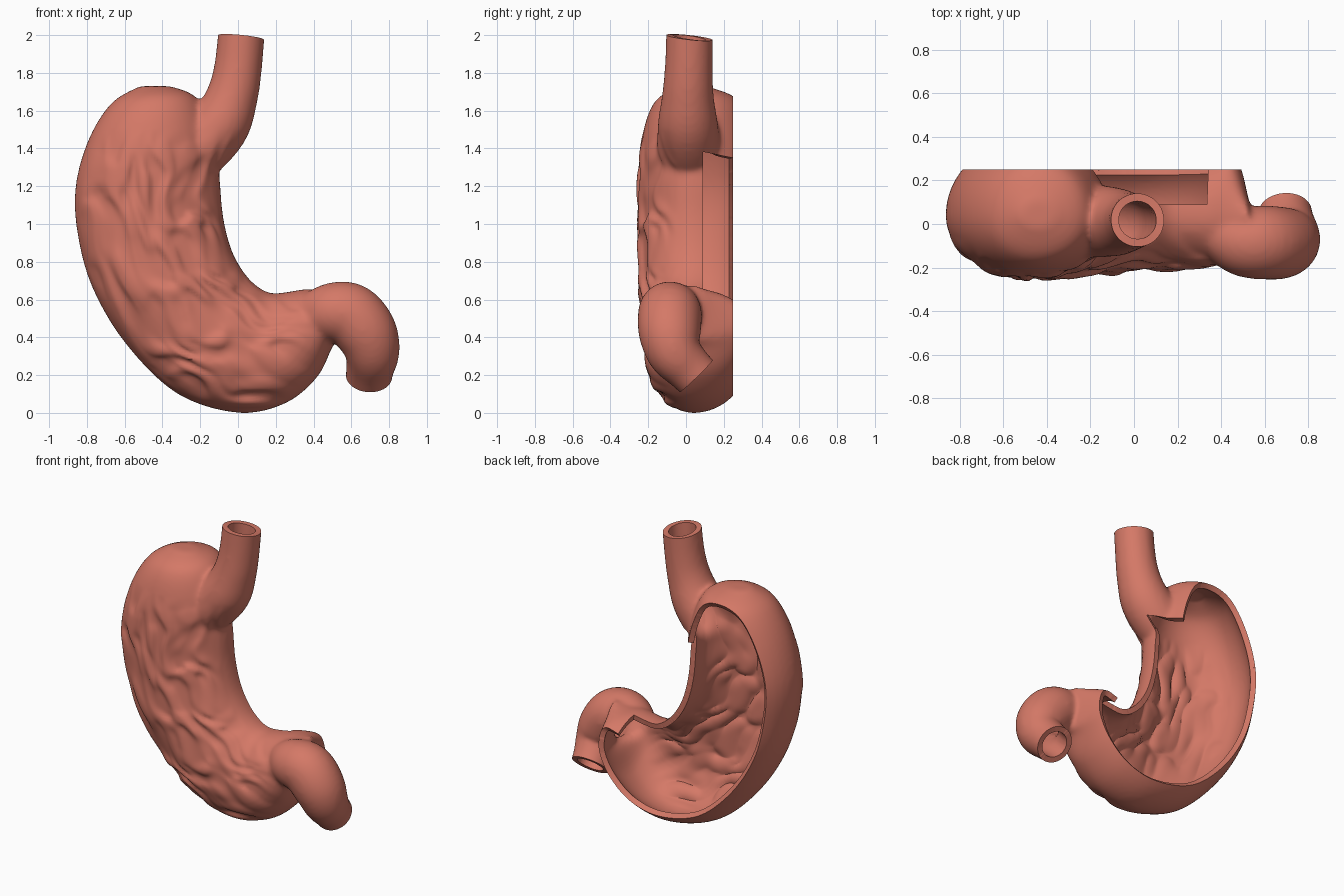
import bpy, bmesh, math
from mathutils import Vector, noise

if "Cube" in bpy.data.objects:
    bpy.data.objects.remove(bpy.data.objects["Cube"])

BACK = Vector((0, 1, 0))

flesh = bpy.data.materials.new("salmon_flesh")
flesh.use_nodes = True
color = (0.66, 0.19, 0.135, 1)
flesh.diffuse_color = color
flesh.node_tree.nodes["Principled BSDF"].inputs["Base Color"].default_value = color


def bake(obj):
    """Replace the mesh by its modified result."""
    bpy.context.view_layer.update()
    deps = bpy.context.evaluated_depsgraph_get()
    mesh = bpy.data.meshes.new_from_object(obj.evaluated_get(deps))
    obj.modifiers.clear()
    obj.data = mesh


def spline(rows, steps=5):
    """Catmull-Rom interpolation through rows of numbers."""
    pts = [rows[0]] + list(rows) + [rows[-1]]
    out = []
    for a, b, c, d in zip(pts, pts[1:], pts[2:], pts[3:]):
        for k in range(steps):
            t = k / steps
            out.append([0.5 * (2 * q + (r - p) * t + (2 * p - 5 * q + 4 * r - s) * t * t
                               + (3 * q - p - 3 * r + s) * t ** 3)
                        for p, q, r, s in zip(a, b, c, d)])
    return out + [list(rows[-1])]


def loft(bm, rings):
    loops = [[bm.verts.new(p) for p in ring] for ring in rings]
    n = len(loops[0])
    faces = [bm.faces.new(loops[0]), bm.faces.new(loops[-1])]
    for a, b in zip(loops, loops[1:]):
        for i in range(n):
            j = (i + 1) % n
            faces.append(bm.faces.new((a[i], a[j], b[j], b[i])))
    bmesh.ops.recalc_face_normals(bm, faces=faces)


def sac_ring(lx, lz, gx, gz, front, back, n=40):
    """Section between the lesser and the greater curve."""
    a, b = Vector((lx, 0.04, lz)), Vector((gx, 0.04, gz))
    ring = []
    for i in range(n):
        t = math.tau * i / n
        s = math.sin(t)
        ring.append((a + b) / 2 + (a - b) / 2 * math.cos(t) + BACK * s * (back if s > 0 else front))
    return ring


def tube_rings(path, n=28):
    pts = spline(path)
    rings = []
    for i, (x, y, z, r) in enumerate(pts):
        ahead, behind = pts[min(i + 1, len(pts) - 1)], pts[max(i - 1, 0)]
        tangent = (Vector(ahead[:3]) - Vector(behind[:3])).normalized()
        u = tangent.cross(BACK).normalized()
        v = tangent.cross(u)
        rings.append([Vector((x, y, z)) + r * (u * math.cos(math.tau * k / n) + v * math.sin(math.tau * k / n))
                      for k in range(n)])
    return rings


# Sac: lesser curve x z, greater curve x z, depth to front and back
sac = [
    (-.36, 1.73, -.52, 1.73, .06, .07),
    (-.22, 1.67, -.67, 1.64, .20, .24),
    (-.14, 1.50, -.79, 1.45, .27, .31),
    (-.10, 1.27, -.86, 1.20, .29, .35),
    (-.08, 1.05, -.85, .95, .29, .35),
    (-.04, .88, -.77, .66, .29, .35),
    (.02, .76, -.59, .36, .28, .34),
    (.09, .68, -.32, .10, .27, .32),
    (.17, .635, .00, .00, .25, .30),
    (.26, .64, .25, .05, .25, .30),
    (.35, .655, .42, .19, .23, .29),
    (.43, .655, .50, .35, .20, .27),
    (.53, .68, .53, .38, .16, .06),
]
gullet = [(.025, .02, 2.1, .124), (.003, .015, 1.85, .126), (-.03, .01, 1.68, .137),
          (-.1, .01, 1.52, .16), (-.24, .02, 1.37, .16), (-.36, .03, 1.24, .1)]
bowel = [(.38, -.03, .5, .13), (.5, -.08, .53, .16), (.6, -.085, .515, .17), (.68, -.085, .42, .165),
         (.71, -.06, .32, .146), (.7, .01, .24, .128), (.69, .08, .17, .122), (.68, .17, .08, .118)]

bm = bmesh.new()
loft(bm, [sac_ring(*row) for row in spline(sac)])
loft(bm, tube_rings(gullet))
loft(bm, tube_rings(bowel))
mesh = bpy.data.meshes.new("stomach_wall")
bm.to_mesh(mesh)
bm.free()
stomach = bpy.data.objects.new("stomach_wall", mesh)
bpy.context.collection.objects.link(stomach)

# Fuse the parts into one skin
fuse = stomach.modifiers.new("fuse", "REMESH")
fuse.mode = "VOXEL"
fuse.voxel_size = 0.014
soften = stomach.modifiers.new("soften", "SMOOTH")
soften.factor = 0.5
soften.iterations = 14
bake(stomach)


def clamp(v):
    return max(0.0, min(1.0, v))


def fold(p, n):
    """Height of the wrinkles that run along the front of the sac."""
    mask = clamp((-n.y - 0.35) * 2.5) * clamp((1.5 - p.z) * 5) * clamp((0.42 - p.x) * 4)
    dx, dz = p.x - 0.6, p.z - 1.1
    r, a = math.hypot(dx, dz), math.atan2(-dz, -dx)
    warp = noise.noise(p * 4)
    h = noise.noise(Vector((r * 13 + warp + a * 2, a * 5 + warp, 3)))
    return mask * math.tanh(h * 3) * 0.014


def slice_at(bm, point, normal, region, clear):
    """Cut the faces of a region along a plane and drop the far side if asked."""
    faces = [f for f in bm.faces if region(f.calc_center_median())]
    edges = {e for f in faces for e in f.edges}
    verts = {v for f in faces for v in f.verts}
    bmesh.ops.bisect_plane(bm, geom=faces + list(edges) + list(verts), plane_co=point,
                           plane_no=normal, clear_outer=clear)


bm = bmesh.new()
bm.from_mesh(stomach.data)
bm.normal_update()
for v, height in [(v, fold(v.co, v.normal)) for v in bm.verts]:
    v.co += v.normal * height

# Open back and open tube ends
slice_at(bm, (0, 0.25, 0), BACK, lambda p: True, True)
slice_at(bm, (.02, .02, 1.987), (.1, .11, 1), lambda p: p.z > 1.85, True)
slice_at(bm, (.69, .06, .2), (-.05, .7, -.72), lambda p: p.x > 0.55 and p.z < 0.36, True)


# Deeper opening along the lesser curve
def near_lesser_curve(p):
    return p.z > 0.45 and math.hypot(p.x - 0.6, p.z - 1.1) < 0.95


for point, normal in (((0, 0.09, 0), BACK), ((0.4, 0, 0), (1, 0, 0.1)), ((0, 0, 1.4), (0, 0.2, 1))):
    slice_at(bm, point, normal, near_lesser_curve, False)
opened = []
for f in bm.faces:
    c = f.calc_center_median()
    if near_lesser_curve(c) and c.y > 0.09 and c.x + c.z * 0.1 < 0.4 and c.z + c.y * 0.2 < 1.4:
        opened.append(f)
bmesh.ops.delete(bm, geom=opened, context="FACES")
bm.to_mesh(stomach.data)
bm.free()

# Wall thickness
wall = stomach.modifiers.new("wall", "SOLIDIFY")
wall.thickness = 0.036
wall.offset = -1
bake(stomach)

stomach.data.materials.clear()
stomach.data.materials.append(flesh)
bpy.ops.object.select_all(action="DESELECT")
stomach.select_set(True)
bpy.context.view_layer.objects.active = stomach
bpy.ops.object.shade_smooth_by_angle(angle=math.radians(40))
